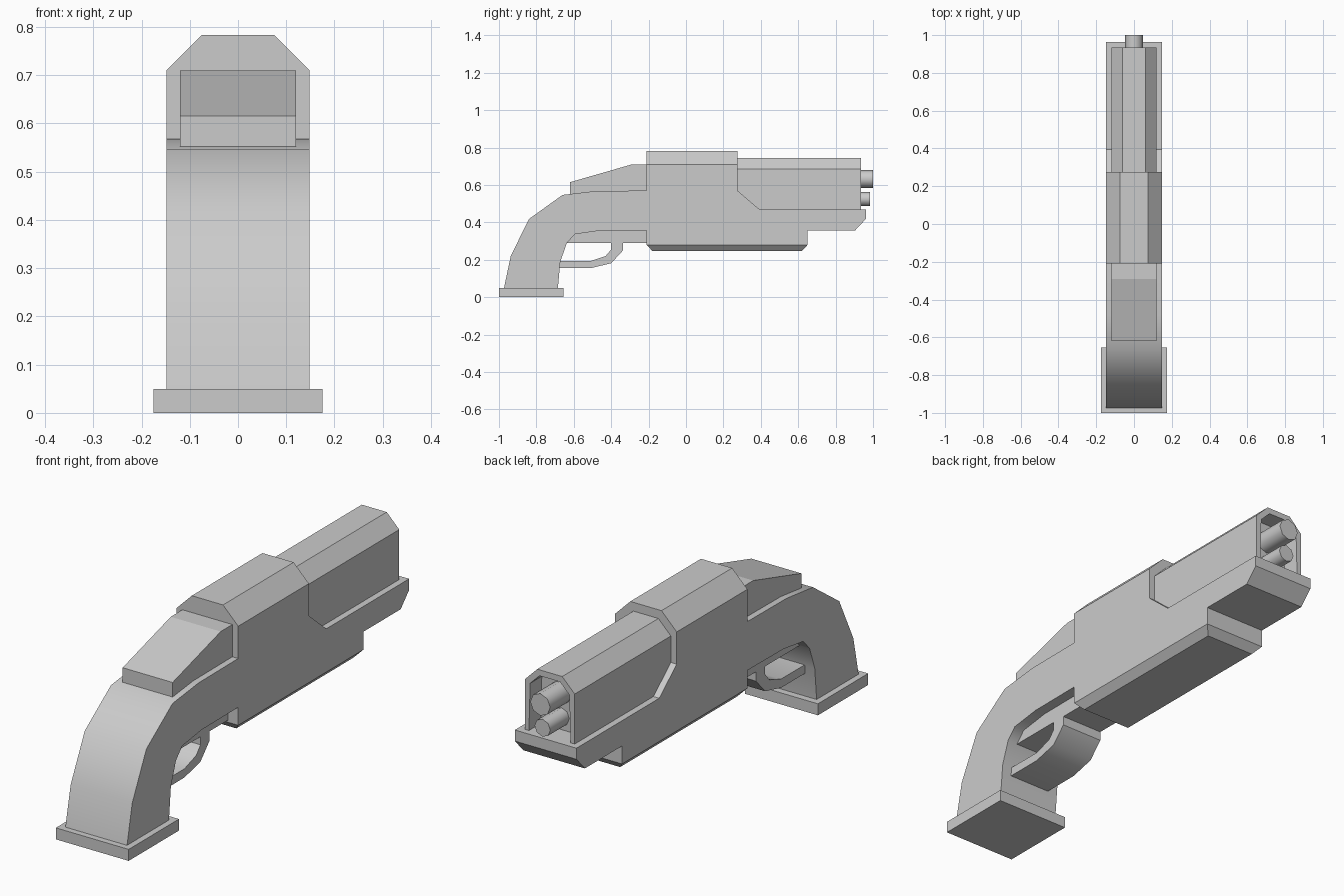
import bpy, bmesh, math
from mathutils import Matrix, Vector

if "Cube" in bpy.data.objects:
    bpy.data.objects.remove(bpy.data.objects["Cube"])


def finish(name, bm, smooth=0):
    bmesh.ops.recalc_face_normals(bm, faces=bm.faces)
    me = bpy.data.meshes.new(name)
    bm.to_mesh(me)
    bm.free()
    ob = bpy.data.objects.new(name, me)
    bpy.context.collection.objects.link(ob)
    if smooth:
        bpy.ops.object.select_all(action='DESELECT')
        ob.select_set(True)
        bpy.context.view_layer.objects.active = ob
        bpy.ops.object.shade_smooth_by_angle(angle=math.radians(smooth))
    return ob


def prism(points, offset):
    """Closed prism: a planar outline extruded along offset."""
    bm = bmesh.new()
    face = bm.faces.new([bm.verts.new(p) for p in points])
    ext = bmesh.ops.extrude_face_region(bm, geom=[face], use_keep_orig=True)
    moved = [g for g in ext['geom'] if isinstance(g, bmesh.types.BMVert)]
    bmesh.ops.translate(bm, verts=moved, vec=offset)
    return bm


def side_prism(profile, half_width):
    """Side outline in (y, z), extruded across x."""
    return prism([(-half_width, y, z) for y, z in profile], (2 * half_width, 0, 0))


def chamfer(bm, a, b, outward):
    """Slice off both long corners along the line a-b given in (x, z)."""
    for s in (1, -1):
        n = Vector((abs(b[1] - a[1]) * s, 0, abs(b[0] - a[0]) * outward))
        bmesh.ops.bisect_plane(bm, geom=bm.verts[:] + bm.edges[:] + bm.faces[:], dist=1e-5,
                               plane_co=(a[0] * s, 0, a[1]), plane_no=n, clear_outer=True)
        bmesh.ops.holes_fill(bm, edges=[e for e in bm.edges if e.is_boundary])


# Butt plate
finish("butt_plate", side_prism([(-1, 0), (-0.655, 0), (-0.655, 0.05), (-1, 0.05)], 0.175))

# Curved grip
finish("grip", side_prism([
    (-0.973, 0.05), (-0.937, 0.22), (-0.84, 0.418), (-0.66, 0.547), (-0.48, 0.568),
    (-0.21, 0.57), (-0.21, 0.358), (-0.46, 0.356), (-0.594, 0.337), (-0.637, 0.29),
    (-0.672, 0.19), (-0.685, 0.05)], 0.148), 40)

# Narrow frame under the grip
finish("trigger_frame", side_prism([
    (-0.64, 0.29), (-0.21, 0.29), (-0.21, 0.365), (-0.58, 0.365)], 0.1))

# Trigger guard
finish("trigger_guard", side_prism([
    (-0.68, 0.155), (-0.51, 0.155), (-0.40, 0.182), (-0.337, 0.25), (-0.337, 0.292),
    (-0.40, 0.292), (-0.40, 0.255), (-0.43, 0.22), (-0.51, 0.193), (-0.68, 0.193)], 0.1), 40)

# Rear sight hump
finish("rear_hump", side_prism([
    (-0.62, 0.54), (-0.62, 0.615), (-0.29, 0.71), (-0.205, 0.71), (-0.205, 0.54)], 0.12))

# Receiver with fore-end rail and tapered keel
bm = side_prism([
    (-0.21, 0.28), (-0.21, 0.783), (0.275, 0.783), (0.275, 0.57), (0.395, 0.468),
    (0.963, 0.468), (0.963, 0.42), (0.905, 0.358), (0.65, 0.358), (0.65, 0.28),
    (0.62, 0.247), (-0.18, 0.247)], 0.148)
chamfer(bm, (0.148, 0.71), (0.075, 0.783), 1)
chamfer(bm, (0.148, 0.28), (0.118, 0.247), -1)
finish("receiver", bm)

# Barrel shroud with a recessed muzzle opening
half = [(0.12, 0.44), (0.12, 0.685), (0.06, 0.745)]
section = half + [(-x, z) for x, z in reversed(half)]
bm = prism([(x, 0.25, z) for x, z in section], (0, 0.685, 0))
bmesh.ops.recalc_face_normals(bm, faces=bm.faces)
front = max(bm.faces, key=lambda f: f.calc_center_median().y)
bmesh.ops.inset_region(bm, faces=[front], thickness=0.028)
pocket = bmesh.ops.extrude_discrete_faces(bm, faces=[front])['faces'][0]
rim = pocket.edges[:]
bmesh.ops.translate(bm, verts=pocket.verts[:], vec=(0, -0.08, 0))
ring = [e for e in bm.edges if e.is_boundary and e not in rim]
if ring:
    bmesh.ops.bridge_loops(bm, edges=ring + rim)
finish("barrel_shroud", bm)

# Two stacked barrels
for name, z, r, tip in (("upper_barrel", 0.632, 0.048, 1.0), ("lower_barrel", 0.525, 0.038, 0.985)):
    bm = bmesh.new()
    depth = tip - 0.84
    m = (Matrix.Translation((0, tip - depth / 2, z)) @ Matrix.Rotation(math.pi / 2, 4, 'X'))
    bmesh.ops.create_cone(bm, cap_ends=True, segments=8, radius1=r, radius2=r, depth=depth, matrix=m)
    finish(name, bm, 50)
